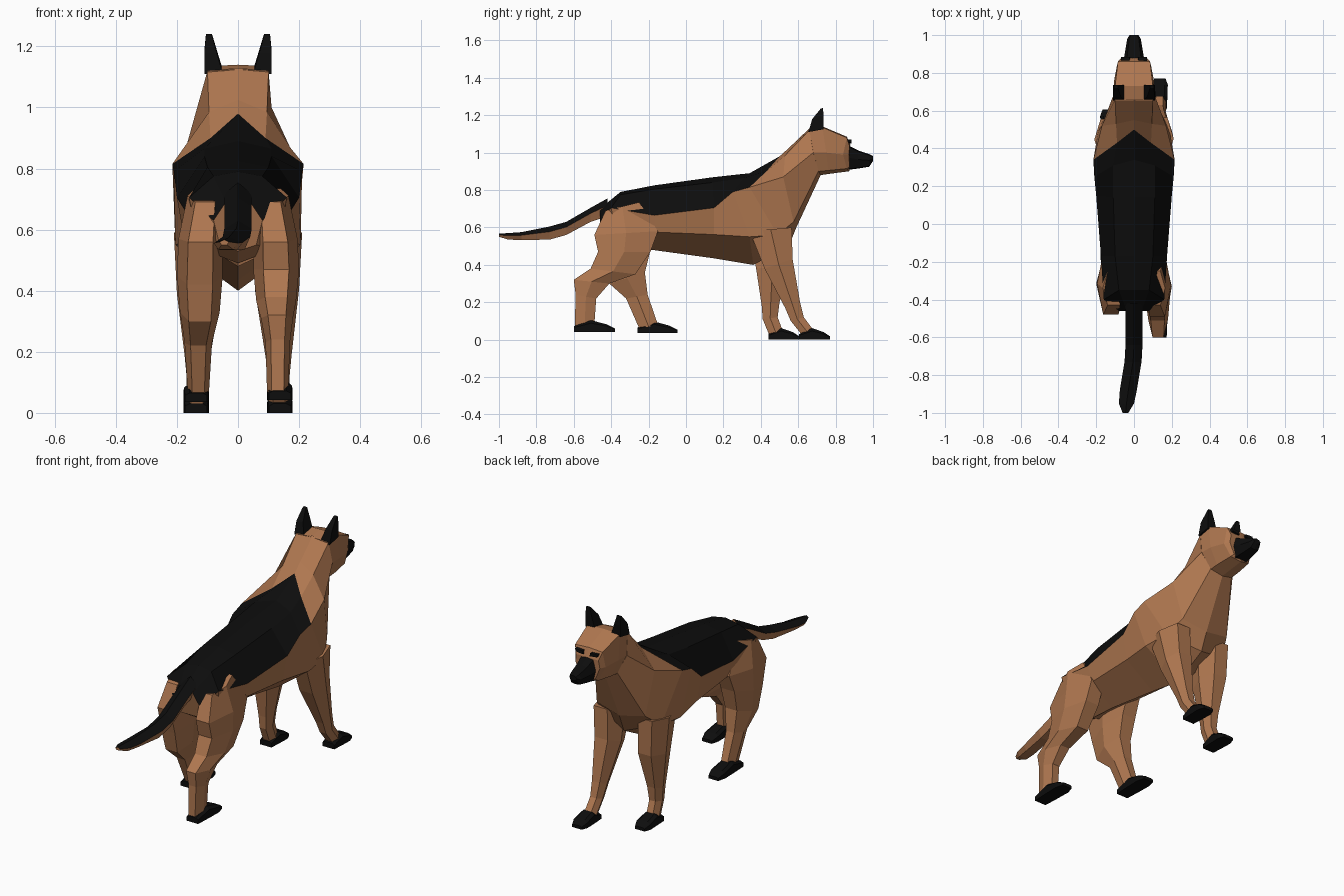
import bpy, bmesh


def material(name, rgb):
    m = bpy.data.materials.new(name)
    m.diffuse_color = (*rgb, 1)
    return m


TAN = material("tan", (0.43, 0.185, 0.08))
BLACK = material("black", (0.004, 0.004, 0.004))


def loft(name, rings, mats, pick=lambda ring, side: 0):
    """Skin a list of equal-sized rings, cap both ends; pick() chooses the material slot."""
    bm = bmesh.new()
    vs = [[bm.verts.new(p) for p in r] for r in rings]
    n = len(rings[0])
    for i in range(len(vs) - 1):
        for j in range(n):
            k = (j + 1) % n
            f = bm.faces.new((vs[i][j], vs[i][k], vs[i + 1][k], vs[i + 1][j]))
            f.material_index = pick(i, j)
    bm.faces.new(vs[0])
    bm.faces.new(vs[-1])
    bmesh.ops.recalc_face_normals(bm, faces=bm.faces)
    me = bpy.data.meshes.new(name)
    bm.to_mesh(me)
    bm.free()
    for m in mats:
        me.materials.append(m)
    ob = bpy.data.objects.new(name, me)
    bpy.context.collection.objects.link(ob)
    return ob


def mirrored(half):
    """Half section from spine to belly -> closed symmetric ring."""
    return half + [(-x, y, z) for x, y, z in half[-2:0:-1]]


# Torso and neck, with the black saddle on the upper sides
torso = [
    [(0, -.46, .70), (.04, -.46, .69), (.08, -.46, .63), (.06, -.44, .55), (0, -.41, .53)],
    [(0, -.35, .79), (.08, -.35, .775), (.16, -.40, .705), (.13, -.37, .54), (0, -.34, .49)],
    [(0, -.17, .825), (.10, -.17, .805), (.175, -.17, .665), (.15, -.16, .575), (0, -.18, .48)],
    [(0, .14, .868), (.11, .14, .84), (.20, .15, .705), (.175, .15, .562), (0, .15, .435)],
    [(0, .34, .89), (.11, .31, .865), (.21, .25, .79), (.205, .34, .55), (0, .36, .40)],
    [(0, .50, .98), (.09, .43, .90), (.215, .34, .815), (.19, .49, .56), (0, .55, .50)],
    [(0, .55, 1.025), (.095, .53, .985), (.17, .52, .87), (.15, .575, .63), (0, .59, .60)],
    [(0, .66, 1.13), (.10, .66, 1.12), (.11, .68, 1.0), (.07, .71, .905), (0, .72, .88)],
]
loft("torso", [mirrored(r) for r in torso], [TAN, BLACK],
     lambda i, j: 1 if i < 5 and j in (0, 1, 6, 7) else 0)

# Head and muzzle
head = [
    [(0, .655, 1.125), (.10, .655, 1.12), (.108, .68, 1.0), (.07, .71, .90), (0, .72, .88)],
    [(0, .73, 1.14), (.10, .73, 1.135), (.107, .75, 1.0), (.07, .76, .905), (0, .76, .886)],
    [(0, .86, 1.085), (.085, .86, 1.08), (.09, .84, .99), (.06, .86, .915), (0, .87, .90)],
    [(0, .88, 1.04), (.07, .875, 1.035), (.075, .87, .99), (.05, .875, .925), (0, .875, .905)],
]
loft("head", [mirrored(r) for r in head], [TAN])
muzzle = [(.865, .055, 1.04, .908), (.92, .046, 1.012, .915), (.98, .036, .992, .925), (1.0, .024, .982, .955)]
loft("muzzle", [mirrored([(0, y, t), (w * .7, y, t - .006), (w, y, (t + b) / 2), (w * .7, y, b + .004), (0, y, b)])
                for y, w, t, b in muzzle], [BLACK])

# Tail: black above, tan beneath, swaying left toward the tip
tail = [(-.42, 0, .045, .755, .66), (-.51, 0, .045, .705, .63), (-.64, 0, .045, .63, .56),
        (-.73, -.005, .045, .605, .535), (-.88, -.03, .045, .575, .533), (-.95, -.04, .04, .57, .535),
        (-1.0, -.045, .015, .567, .55)]
loft("tail", [[(c, y, t), (c + w, y, t * .6 + b * .4), (c + w * .6, y, b), (c - w * .6, y, b), (c - w, y, t * .6 + b * .4)]
              for y, c, w, t, b in tail], [TAN, BLACK], lambda i, j: 1 if j in (0, 4) else 0)


def leg(name, side, rings):
    """Each ring: back y, back z, front y, front z, inner x, outer x."""
    out = []
    for yb, zb, yf, zf, xi, xo in rings:
        ym, zm, d = (yb + yf) / 2, (zb + zf) / 2, (xo - xi) * .22
        pts = [(xi, ym, zm), (xi + d, yb, zb), (xo - d, yb, zb), (xo, ym, zm), (xo - d, yf, zf), (xi + d, yf, zf)]
        out.append([(side * x, y, z) for x, y, z in pts])
    loft(name, out, [TAN])


def paw(name, side, y0, y1, z0):
    """Wedge paw with a raised instep."""
    rings = []
    for t, h, w in ((0, .03, .036), (.42, .062, .04), (.8, .04, .042), (1, .018, .03)):
        y = y0 + (y1 - y0) * t
        rings.append([(side * .137 + a * w, y, z0 + z) for a, z in ((-1, 0), (1, 0), (1, h * .75), (.6, h), (-.6, h), (-1, h * .75))])
    loft(name, rings, [BLACK])


# Hind legs: right stretched back, left stepping under
leg("right_hind_leg", 1, [
    (-.43, .69, -.25, .735, .05, .165), (-.49, .56, -.15, .58, .05, .195), (-.47, .47, -.19, .47, .05, .20),
    (-.51, .38, -.27, .35, .06, .19), (-.60, .32, -.41, .30, .075, .18), (-.59, .24, -.48, .22, .09, .17),
    (-.595, .06, -.49, .08, .095, .165)])
leg("left_hind_leg", -1, [
    (-.43, .69, -.25, .735, .05, .165), (-.48, .56, -.15, .58, .05, .195), (-.44, .42, -.19, .48, .05, .20),
    (-.41, .30, -.22, .36, .06, .19), (-.32, .22, -.205, .24, .085, .175), (-.25, .06, -.15, .08, .095, .165)])
paw("right_hind_paw", 1, -.60, -.38, .042)
paw("left_hind_paw", -1, -.26, -.045, .035)

# Front legs: right reaching forward, left upright
leg("right_front_leg", 1, [
    (.34, .58, .565, .60, .06, .21), (.42, .38, .57, .43, .055, .20), (.53, .17, .61, .20, .09, .175),
    (.56, .10, .63, .12, .10, .168), (.62, .025, .69, .04, .10, .17)])
leg("left_front_leg", -1, [
    (.34, .58, .555, .60, .06, .21), (.375, .38, .55, .40, .055, .20), (.405, .18, .50, .20, .09, .175),
    (.41, .11, .49, .12, .10, .168), (.445, .025, .52, .04, .10, .17)])
paw("right_front_paw", 1, .605, .77, 0)
paw("left_front_paw", -1, .44, .605, 0)

# Ears and eyes on both sides
for side, label in ((1, "right"), (-1, "left")):
    ear = [(.05, .11, .655, .735, 1.11, 1.125), (.07, .11, .675, .735, 1.18, 1.19), (.085, .105, .72, .733, 1.235, 1.24)]
    loft(label + "_ear", [[(side * a, y0, z0), (side * b, y0, z0), (side * b, y1, z1), (side * a, y1, z1)]
                          for a, b, y0, y1, z0, z1 in ear], [BLACK])
    loft(label + "_eye", [[(side * .02, y, 1.05), (side * .065, y, 1.055), (side * .07, y, 1.07), (side * .025, y, 1.068)]
                          for y in (.85, .884)], [BLACK])
